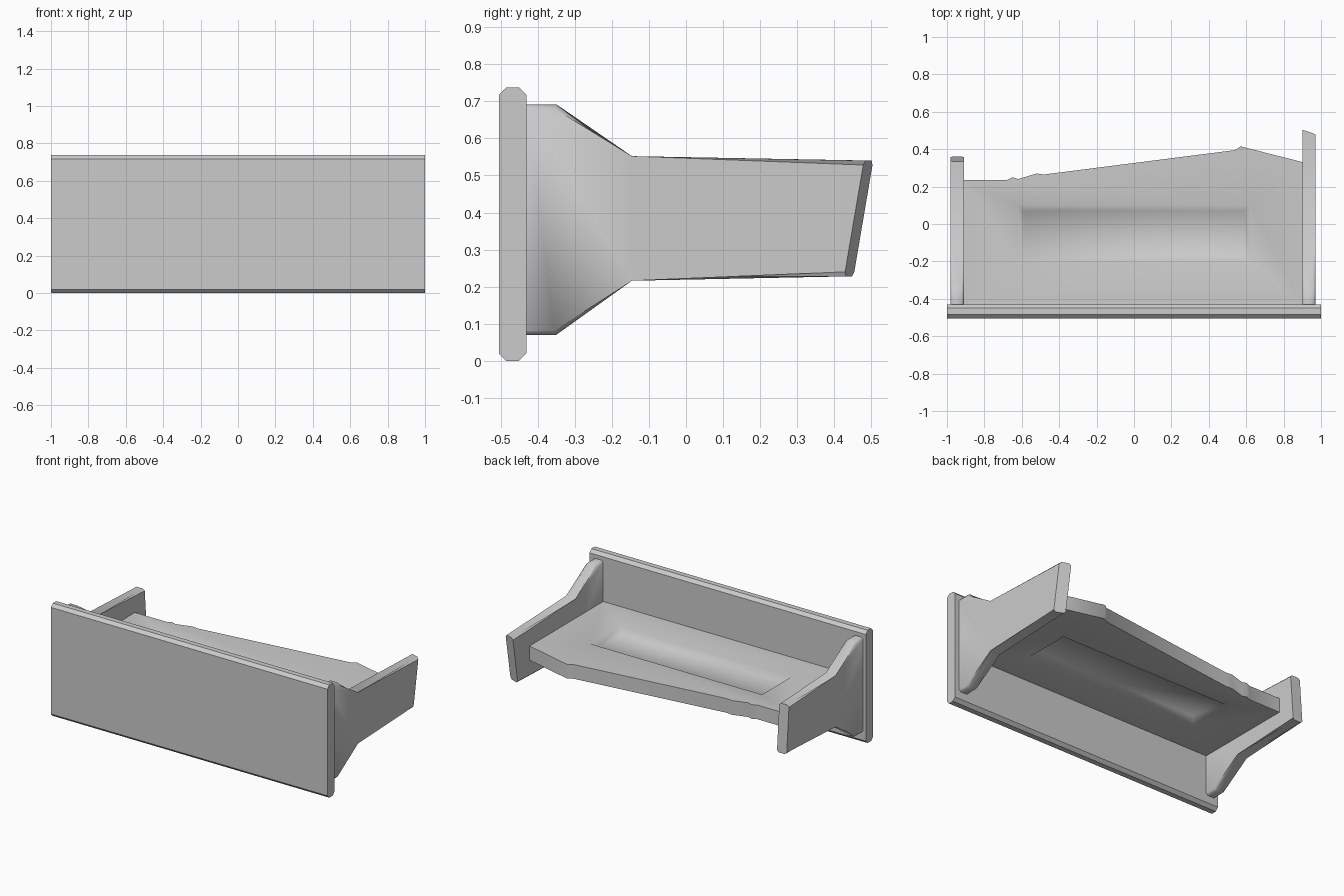
import bpy, bmesh, math

cube = bpy.data.objects.get("Cube")
if cube:
    bpy.data.objects.remove(cube, do_unlink=True)

grey = bpy.data.materials.new("plain_grey")
grey.use_nodes = True
grey.diffuse_color = (0.6, 0.6, 0.6, 1)
grey.node_tree.nodes["Principled BSDF"].inputs["Base Color"].default_value = (0.6, 0.6, 0.6, 1)


def finish(bm, name, angle):
    bmesh.ops.recalc_face_normals(bm, faces=bm.faces)
    mesh = bpy.data.meshes.new(name)
    bm.to_mesh(mesh)
    bm.free()
    mesh.materials.append(grey)
    ob = bpy.data.objects.new(name, mesh)
    bpy.context.collection.objects.link(ob)
    bpy.ops.object.select_all(action="DESELECT")
    ob.select_set(True)
    bpy.context.view_layer.objects.active = ob
    bpy.ops.object.shade_smooth_by_angle(angle=math.radians(angle))
    return ob


def prism(rings):
    """Join two equal rings of points into a closed solid."""
    bm = bmesh.new()
    a, b = [[bm.verts.new(p) for p in ring] for ring in rings]
    bm.faces.new(a)
    bm.faces.new(b)
    n = len(a)
    for i in range(n):
        j = (i + 1) % n
        bm.faces.new((a[i], a[j], b[j], b[i]))
    return bm


# Front panel: chamfered along its top and bottom edges
y0, y1, h, c = -0.505, -0.43, 0.737, 0.02
outline = [(y0, c), (y0 + c, 0), (y1 - c, 0), (y1, c),
           (y1, h - c), (y1 - c, h), (y0 + c, h), (y0, h - c)]
finish(prism([[(x, y, z) for y, z in outline] for x in (-1, 1)]), "front_panel", 30)


# Side walls: tapered profile with a broken, slanted rear end
def side_wall(name, x_out, x_in, low_end, high_end, skew):
    rings = []
    for x, shift in ((x_out, -skew), (x_in, 0)):
        rings.append([(x, y, z) for y, z in (
            (y1, 0.07), (-0.35, 0.07), (-0.15, 0.228), (low_end + shift, 0.228),
            (high_end + shift, 0.54), (-0.15, 0.54), (-0.35, 0.692), (y1, 0.692))])
    bm = prism(rings)
    # soften the long rims only
    rims = [e for e in bm.edges
            if abs(e.verts[0].co.x - e.verts[1].co.x) < 0.001
            and not all(v.co.y > 0 for v in e.verts)
            and not all(v.co.y < y1 + 0.001 for v in e.verts)]
    bmesh.ops.bevel(bm, geom=rims, offset=0.012, segments=1, affect="EDGES")
    finish(bm, name, 60)


side_wall("left_side_wall", 0.97, 0.90, 0.452, 0.505, 0.025)
side_wall("right_side_wall", -0.98, -0.91, 0.36, 0.335, 0.0)

# Drawer floor: ragged rear edge and a shallow recess on both faces
front = [(-0.915, y1), (0.905, y1)]
rear = [(0.905, 0.33), (0.57, 0.415), (0.54, 0.395), (-0.48, 0.265), (-0.52, 0.27),
        (-0.62, 0.24), (-0.65, 0.25), (-0.68, 0.235), (-0.915, 0.235)]
bm = bmesh.new()


def floor_side(z, sunk):
    def ring(points, height):
        return [bm.verts.new((x, y, height)) for x, y in points]

    def rect(m):
        return [(-0.62 + m, -0.2 + m), (0.62 - m, -0.2 + m),
                (0.62 - m, 0.1 - m), (-0.62 + m, 0.1 - m)]
    fr, re = ring(front, z), ring(rear, z)
    rim, pit = ring(rect(0), z), ring(rect(0.03), sunk)
    bm.faces.new((fr[0], fr[1], rim[1], rim[0]))
    bm.faces.new((fr[1], re[0], rim[2], rim[1]))
    bm.faces.new(re + [rim[3], rim[2]])
    bm.faces.new((re[-1], fr[0], rim[0], rim[3]))
    for i in range(4):
        j = (i + 1) % 4
        bm.faces.new((rim[i], rim[j], pit[j], pit[i]))
    bm.faces.new(pit)
    return fr + re


top = floor_side(0.425, 0.392)
under = floor_side(0.332, 0.365)
for i in range(len(top)):
    j = (i + 1) % len(top)
    bm.faces.new((top[i], top[j], under[j], under[i]))
finish(bm, "drawer_floor", 60)
